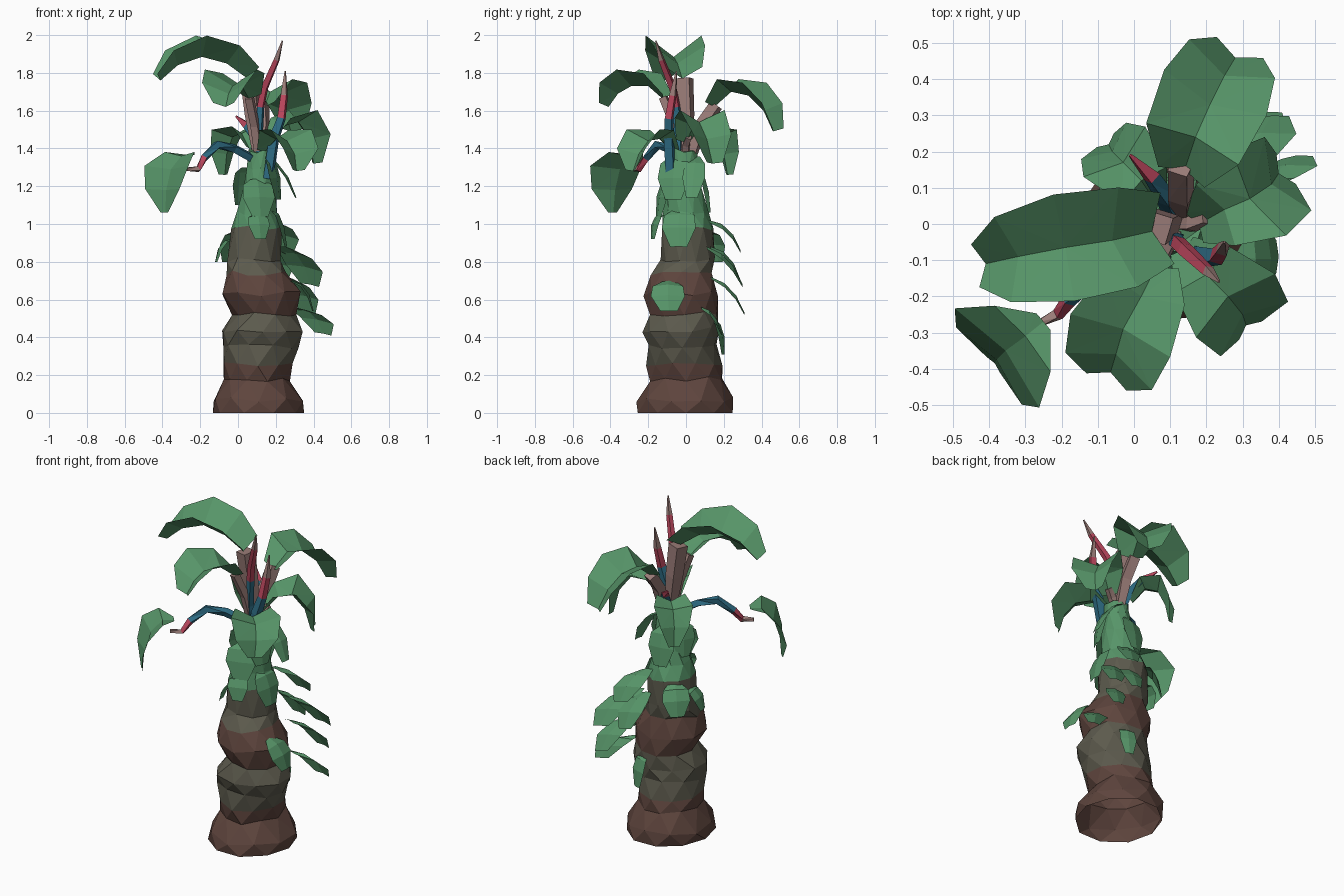
import bpy, bmesh, math, random
from mathutils import Vector

random.seed(4)

def mat(name, c):
    m = bpy.data.materials.new(name)
    m.diffuse_color = (*c, 1)
    return m

BROWN = mat("bark brown", (0.112, 0.059, 0.047))
OLIVE = mat("bark olive", (0.107, 0.102, 0.074))
GREEN = mat("leaf green", (0.095, 0.30, 0.14))
BLUE = mat("stalk blue", (0.027, 0.15, 0.23))
RED = mat("stalk red", (0.50, 0.062, 0.11))
PINK = mat("stem dusty pink", (0.32, 0.20, 0.185))

def finish(name, bm, mats):
    me = bpy.data.meshes.new(name)
    bm.to_mesh(me)
    bm.free()
    for m in mats:
        me.materials.append(m)
    ob = bpy.data.objects.new(name, me)
    bpy.context.collection.objects.link(ob)
    return ob

def skin(bm, rings, index, open_bottom=False):
    """Join rings of vertices; index(i) gives the material of band i."""
    n = len(rings[0])
    for i in range(len(rings) - 1):
        for k in range(n):
            f = bm.faces.new((rings[i][k], rings[i][(k + 1) % n],
                              rings[i + 1][(k + 1) % n], rings[i + 1][k]))
            f.material_index = index(i)
    if not open_bottom:
        bm.faces.new(rings[0][::-1]).material_index = index(0)
    bm.faces.new(rings[-1]).material_index = index(len(rings) - 2)
    bmesh.ops.triangulate(bm, faces=bm.faces[:])
    bmesh.ops.recalc_face_normals(bm, faces=bm.faces[:])

# Trunk: z, x centre, y centre, x radius, y radius, colour of the band above
TRUNK = [(0, .11, 0, .245, .262, 0), (.07, .11, 0, .245, .255, 0), (.18, .10, 0, .175, .195, 0),
         (.26, .105, -.01, .19, .195, 1), (.35, .12, -.02, .205, .185, 1), (.44, .13, -.03, .22, .205, 1),
         (.52, .14, -.01, .175, .185, 0), (.63, .125, -.025, .21, .2, 0), (.74, .10, -.025, .155, .165, 1),
         (.81, .085, .01, .145, .14, 1), (.98, .095, .01, .135, .14, 2), (1.06, .10, 0, .11, .12, 2),
         (1.2, .115, -.01, .085, .095, 2), (1.3, .12, -.01, .075, .08, 2), (1.39, .12, -.01, .065, .07, 2)]
bm = bmesh.new()
rings = []
for i, (z, cx, cy, rx, ry, _) in enumerate(TRUNK):
    ring = []
    for k in range(10):
        a = math.tau * (k + 0.5 * (i % 2)) / 10
        j = random.uniform(.96, 1.04)
        dz = 0 if i == 0 else random.uniform(-.015, .015)
        ring.append(bm.verts.new((cx + rx * j * math.cos(a), cy + ry * j * math.sin(a), z + dz)))
    rings.append(ring)
skin(bm, rings, lambda i: TRUNK[i][5], open_bottom=True)
finish("trunk", bm, [BROWN, OLIVE, GREEN])

def tube(name, pts, radii, bands, sides=4):
    """Angular stalk along pts; bands lists the material of each segment."""
    bm = bmesh.new()
    P = [Vector(p) for p in pts]
    mats = list(dict.fromkeys(bands))
    rings = []
    for i, p in enumerate(P):
        t = (P[min(i + 1, len(P) - 1)] - P[max(i - 1, 0)]).normalized()
        u = t.cross(Vector((.3, 1, .1))).normalized()
        v = t.cross(u)
        rings.append([bm.verts.new(p + radii[i] * (math.cos(a) * u + math.sin(a) * v))
                      for a in (math.tau * (k + .5) / sides for k in range(sides))])
    skin(bm, rings, lambda i: mats.index(bands[i]))
    finish(name, bm, mats)

def leaf(name, pts, widths, lift, side=None):
    """Leaf sheet folded along its midrib, edges raised by lift * width."""
    bm = bmesh.new()
    P = [Vector(p) for p in pts]
    d = P[-1] - P[0]
    side = Vector(side or (-d.y, d.x, 0)).normalized()
    rows = []
    for i, (p, w) in enumerate(zip(P, widths)):
        t = (P[min(i + 1, len(P) - 1)] - P[max(i - 1, 0)]).normalized()
        n = t.cross(side).normalized()
        if n.z < 0 and abs(n.z) > .2:
            n = -n
        rows.append([bm.verts.new(p + s * side * w + abs(s) * n * w * lift) for s in (1, 0, -1)])
    for a, b in zip(rows, rows[1:]):
        bm.faces.new((a[0], a[1], b[1], b[0]))
        bm.faces.new((a[1], a[2], b[2], b[1]))
    bmesh.ops.triangulate(bm, faces=bm.faces[:])
    finish(name, bm, [GREEN])

# Large crown leaves
leaf("crown_leaf_left", [(.05, -.02, 1.77), (-.06, -.045, 1.85), (-.19, -.065, 1.885), (-.32, -.09, 1.84), (-.41, -.11, 1.76)],
     [.10, .14, .15, .12, .06], .75)
leaf("crown_leaf_back", [(.14, .15, 1.62), (.17, .24, 1.70), (.21, .33, 1.68), (.25, .41, 1.60), (.28, .46, 1.49)],
     [.07, .14, .155, .13, .07], .5)
leaf("crown_leaf_right", [(.18, .0, 1.43), (.25, .04, 1.52), (.32, .07, 1.54), (.38, .11, 1.45), (.40, .14, 1.32)],
     [.05, .10, .14, .12, .05], .5)
leaf("crown_leaf_front_right", [(.14, -.07, 1.38), (.20, -.14, 1.45), (.26, -.20, 1.44), (.30, -.25, 1.37), (.31, -.28, 1.28)],
     [.04, .10, .14, .12, .04], .5)
leaf("crown_leaf_front", [(.06, -.12, 1.66), (.02, -.20, 1.73), (-.03, -.29, 1.73), (-.05, -.36, 1.69), (-.065, -.41, 1.62)],
     [.06, .12, .15, .13, .06], .6)
leaf("crown_leaf_far_left", [(-.25, -.27, 1.36), (-.30, -.31, 1.36), (-.355, -.35, 1.29), (-.38, -.375, 1.18), (-.385, -.385, 1.06)],
     [.03, .12, .18, .14, .03], .2)
leaf("crown_leaf_back_left", [(.06, .06, 1.40), (.02, .12, 1.48), (-.03, .17, 1.46), (-.06, .20, 1.37), (-.07, .22, 1.26)],
     [.03, .08, .11, .08, .03], .5)

# Blue, red and pink stalks
tube("left_stalk", [(.09, -.03, 1.34), (-.02, -.09, 1.40), (-.11, -.15, 1.42), (-.18, -.21, 1.35), (-.21, -.25, 1.29), (-.27, -.28, 1.29)],
     [.026, .025, .025, .022, .018, .012], [BLUE, BLUE, BLUE, RED, PINK])
tube("tall_spike", [(.12, -.04, 1.33), (.11, -.04, 1.46), (.12, -.05, 1.62), (.14, -.07, 1.72), (.205, -.13, 1.87), (.235, -.16, 1.97)],
     [.024, .024, .022, .022, .018, .004], [BLUE, BLUE, RED, RED, PINK])
tube("right_spike", [(.16, -.08, 1.24), (.19, -.09, 1.45), (.23, -.09, 1.56), (.245, -.07, 1.68), (.25, -.05, 1.81)],
     [.03, .032, .026, .022, .004], [BLUE, BLUE, RED, PINK])
tube("back_spike", [(.11, .02, 1.36), (.09, .07, 1.46), (.05, .13, 1.52), (-.01, .19, 1.57)],
     [.03, .028, .025, .006], [BLUE, BLUE, RED])

# Dusty pink leaf stems
tube("left_leaf_stem", [(.11, 0, 1.34), (.08, .0, 1.58), (.06, -.01, 1.77)], [.03, .05, .055], [PINK, PINK])
tube("back_leaf_stem", [(.13, .03, 1.36), (.13, .08, 1.52), (.13, .16, 1.63)], [.03, .04, .04], [PINK, PINK])
tube("right_leaf_stem", [(.13, 0, 1.36), (.16, .0, 1.42), (.20, .015, 1.46)], [.025, .025, .02], [PINK, PINK])
tube("front_leaf_stem", [(.11, -.03, 1.36), (.09, -.06, 1.52), (.06, -.12, 1.67)], [.026, .028, .028], [PINK, PINK])

# Small leaves on neck and trunk: base, tip, half width, optional width direction
ACROSS = (1, .1, -.2)
SMALL = [((.16, -.05, 1.36), (.22, -.07, 1.13), .09), ((.10, -.09, 1.24), (.12, -.15, 1.04), .09),
         ((.10, -.12, 1.05), (.12, -.18, .92), .06), ((.18, -.03, 1.08), (.26, -.04, .88), .09),
         ((.14, .05, 1.36), (.31, .03, 1.14), .06), ((.03, 0, 1.30), (0, .02, 1.10), .07),
         ((.10, .07, 1.28), (.09, .13, 1.06), .08), ((.28, -.09, .70), (.40, -.09, .54), .09),
         ((.25, .11, .88), (.38, .30, .68), .10, ACROSS), ((.18, .12, 1.02), (.25, .29, .86), .09, ACROSS),
         ((.18, .13, .88), (.22, .29, .70), .08, ACROSS), ((.26, .13, .72), (.37, .31, .53), .08, ACROSS),
         ((.30, .08, .56), (.45, .19, .42), .09, ACROSS), ((.18, .14, .50), (.20, .20, .31), .05),
         ((-.02, .02, .92), (-.12, 0, .80), .06), ((.01, .10, .97), (-.06, .17, .80), .08)]
for i, (a, b, w, *side) in enumerate(SMALL):
    a, b = Vector(a), Vector(b)
    out = Vector((b.x - .1, b.y, .4)).normalized() * .035
    leaf(f"trunk_leaf_{i + 1}", [a, a.lerp(b, .3) + out, a.lerp(b, .65) + out, b],
         [w * .4, w * .9, w, w * .5], -.15, *side)
